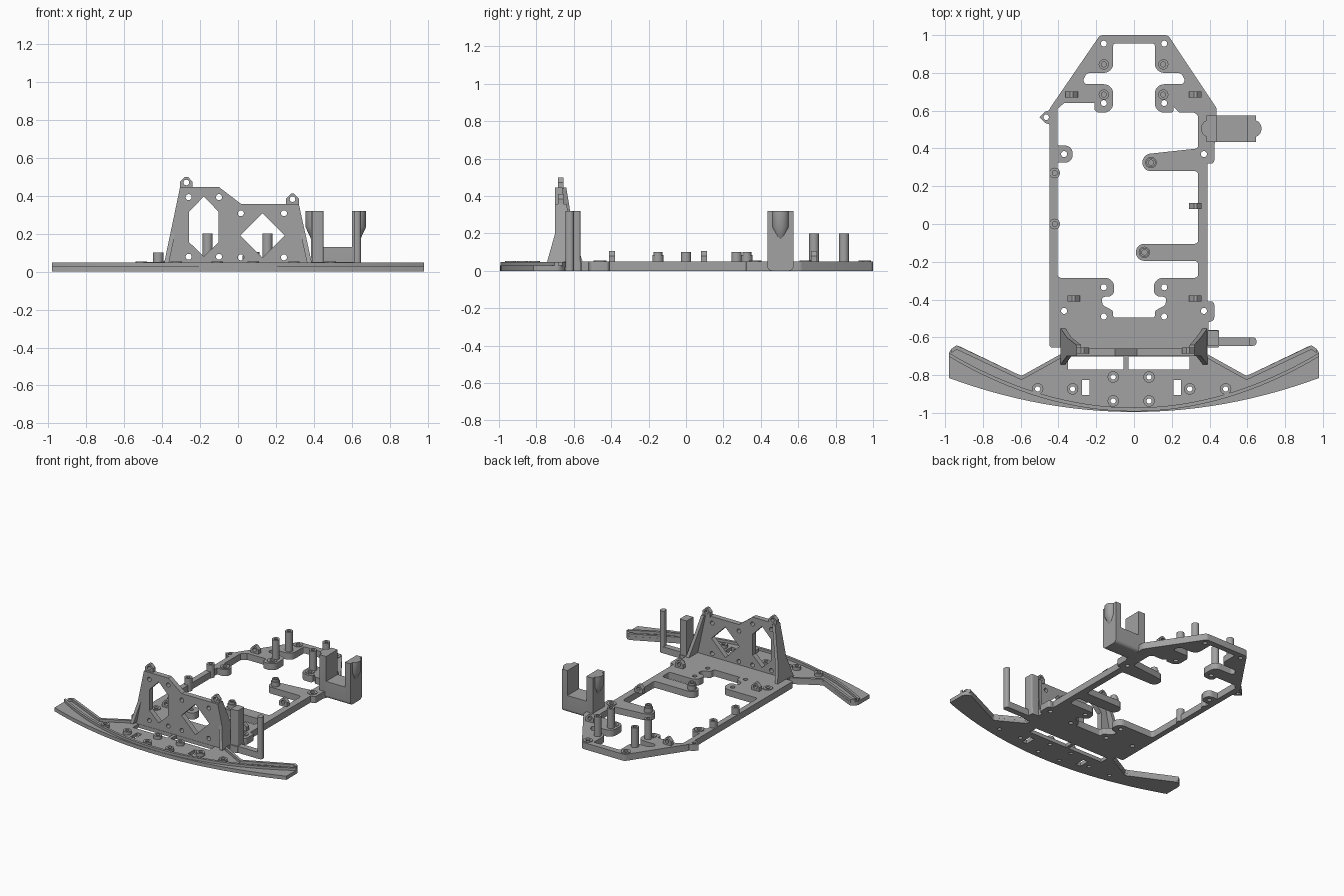
import bpy, bmesh, math
from mathutils import Vector

if "Cube" in bpy.data.objects:
    bpy.data.objects.remove(bpy.data.objects["Cube"])

GREY = bpy.data.materials.new("plain_grey")
GREY.diffuse_color = (0.36, 0.36, 0.36, 1)
GREY.use_nodes = True
GREY.node_tree.nodes["Principled BSDF"].inputs["Base Color"].default_value = GREY.diffuse_color


def finish(ob):
    bm = bmesh.new()
    bm.from_mesh(ob.data)
    bmesh.ops.remove_doubles(bm, verts=bm.verts, dist=0.0002)
    bmesh.ops.recalc_face_normals(bm, faces=bm.faces)
    bm.to_mesh(ob.data)
    bm.free()
    ob.data.materials.clear()
    ob.data.materials.append(GREY)
    bpy.ops.object.select_all(action='DESELECT')
    ob.select_set(True)
    bpy.context.view_layer.objects.active = ob
    bpy.ops.object.shade_smooth_by_angle(angle=math.radians(30))
    return ob


def rounded(pts, n=6):
    """Polygon of (x, y, radius) corners turned into arcs."""
    out = []
    for i, p in enumerate(pts):
        c = Vector(p[:2])
        r = p[2] if len(p) > 2 else 0
        a, b = Vector(pts[i - 1][:2]) - c, Vector(pts[(i + 1) % len(pts)][:2]) - c
        half = a.angle(b) / 2
        if r == 0 or half > 1.55:
            out.append(c)
            continue
        t = min(r / math.tan(half), a.length * 0.49, b.length * 0.49)
        a, b = a.normalized(), b.normalized()
        r = t * math.tan(half)
        o = c + (a + b).normalized() * (r / math.sin(half))
        u, v = c + a * t - o, c + b * t - o
        w = u.angle(v)
        for k in range(n + 1):
            f = k / n
            out.append(o + (u * math.sin((1 - f) * w) + v * math.sin(f * w)) / math.sin(w))
    return out


def circle(x, y, r, n=20):
    return [(x + r * math.cos(2 * math.pi * k / n), y + r * math.sin(2 * math.pi * k / n)) for k in range(n)]


def rect(x0, x1, y0, y1):
    return [(x0, y0), (x1, y0), (x1, y1), (x0, y1)]


def plate(name, loops, lo, hi, axis='Z'):
    """Extruded outline with holes, between lo and hi along the axis."""
    cu = bpy.data.curves.new(name, 'CURVE')
    cu.dimensions, cu.fill_mode, cu.extrude = '2D', 'BOTH', (hi - lo) / 2
    for loop in loops:
        s = cu.splines.new('POLY')
        s.points.add(len(loop) - 1)
        for q, p in zip(s.points, loop):
            q.co = (p[0], p[1], 0, 1)
        s.use_cyclic_u = True
    ob = bpy.data.objects.new(name, cu)
    bpy.context.collection.objects.link(ob)
    m = (lo + hi) / 2
    h = math.pi / 2
    ob.location = {'Z': (0, 0, m), 'Y': (0, m, 0), 'X': (m, 0, 0)}[axis]
    ob.rotation_euler = {'Z': (0, 0, 0), 'Y': (h, 0, 0), 'X': (h, 0, h)}[axis]
    bpy.ops.object.select_all(action='DESELECT')
    ob.select_set(True)
    bpy.context.view_layer.objects.active = ob
    bpy.ops.object.convert(target='MESH')
    return finish(bpy.context.view_layer.objects.active)


def tube(name, x, y, r, hole, lo, hi):
    return plate(name, [circle(x, y, r), circle(x, y, hole)], lo, hi)


def solid(name, verts, faces):
    me = bpy.data.meshes.new(name)
    me.from_pydata(verts, [], faces)
    ob = bpy.data.objects.new(name, me)
    bpy.context.collection.objects.link(ob)
    return finish(ob)


def tie_loop(name, x, z, y0, y1):
    shape = [(x - .033, z - .005), (x + .033, z - .005), (x + .033, z + .03),
             (x + .008, z + .056), (x - .008, z + .056), (x - .033, z + .03)]
    plate(name, [shape, circle(x, z + .026, .015, 12)], y0, y1, 'Y')


# main chassis plate with its open middle, arms and screw lobes
outer = [(-.18, 1, .03), (.18, 1, .03), (.437, .614, .03), (.437, .45), (.425, .42, .03),
         (.425, .32, .045), (.39, .32), (.39, -.41), (.425, -.41, .045), (.425, -.51, .045), (.395, -.52),
         (.395, -.56), (.45, -.56, .01), (.45, -.655, .01), (.39, -.655), (.39, -.70),
         (-.39, -.70), (-.39, -.655), (-.447, -.655, .015), (-.447, .61, .02)]
nose = [(.11, .955, .01), (.11, .80, .05), (.25, .80, .03), (.28, .74, .025), (.11, .74, .05),
        (.11, .59, .05), (.21, .59, .05)]
bay = [(.105, -.285, .05), (.105, -.385, .045), (.175, -.385, .02), (.165, -.43, .02),
       (.11, -.46, .02), (.11, -.495, .01)]


def flip(pts):
    return [(-p[0],) + p[1:] for p in reversed(pts)]


right_side = [(.21, .62), (.24, .59), (.34, .59, .03), (.34, .40, .02), (.045, .368, .045),
              (.045, .28, .045), (.34, .28, .02), (.34, -.105, .02), (.01, -.105, .045),
              (.01, -.195, .045), (.34, -.195, .02), (.34, -.285, .02)]
left_side = [(-.405, -.285, .02), (-.405, .325), (-.325, .325, .045), (-.325, .415, .045),
             (-.405, .415), (-.405, .61), (-.37, .64), (-.21, .64)]
inner = nose + right_side + bay + flip(bay) + left_side + flip(nose)
screws = [(s * x, y) for s in (-1, 1) for x, y in
          ((.16, .955), (.16, .64), (.37, .37), (.37, -.46), (.16, -.335), (.16, -.49))]
plate("chassis_plate", [rounded(outer), rounded(inner)] + [circle(x, y, .016) for x, y in screws], 0, .05)
for x, y in screws:
    if y not in (-.335, -.49):
        tube("screw_ring", x, y, .034, .016, .049, .055)

# standing posts
for x in (-.16, .155):
    for y in (.845, .685):
        tube("tall_post", x, y, .027, .013, .045, .2)
for x, y in ((.09, .325), (.055, -.15)):
    tube("arm_post", x, y, .03, .014, .045, .085)
    tube("arm_post_tip", x, y, .024, .014, .08, .102)
for y in (.27, 0):
    tube("rail_post", -.42, y, .028, .013, 0, .1)

# cable loops on the plate and a side tab
for x, y in ((-.33, .685), (.325, .685), (.325, .095), (-.32, -.395), (.325, -.395)):
    tie_loop("cable_loop", x, .05, y - .016, y + .016)
plate("side_tab", [[(-.44, .605), (-.47, .595), (-.50, .565), (-.47, .535), (-.44, .525)],
                   circle(-.465, .565, .015, 12)], 0, .05)

# front bumper: thin floor, ribs and screw bosses
N = 32
xs = [-.98 + 1.96 * k / N for k in range(N + 1)]
front = [(x, -.995 + .18 * (x / .98) ** 2) for x in xs]
wing = [(.98, -.675, .04), (.94, -.64, .03), (.595, -.805, .03), (.39, -.69)]
bosses = [(-.51, -.873), (-.325, -.873), (-.11, -.81), (-.11, -.937),
          (.08, -.81), (.08, -.937), (.295, -.873), (.485, -.873)]
windows = [rect(-.35, -.055, -.77, -.702), rect(-.03, .295, -.77, -.702),
           rect(-.275, -.235, -.905, -.825), rect(.21, .25, -.905, -.825)]
plate("bumper_floor", [rounded(front + wing + flip(wing))] + windows
      + [circle(x, y, .014) for x, y in bosses], 0, .028)
for x, y in bosses:
    tube("bumper_boss", x, y, .03, .014, .02, .053)
rib = [(x, -.992 + .29 * (x / .98) ** 2) for x in xs]
plate("bumper_front_rib", [rib + [(x, y + .02) for x, y in reversed(rib)]], .02, .047)
for s in (-1, 1):
    edge = [(s * .965, -.66), (s * .94, -.642), (s * .62, -.793), (s * .595, -.803),
            (s * .57, -.79), (s * .39, -.69)]
    plate("bumper_back_rib", [edge + [(x, y - .022) for x, y in reversed(edge)]], .02, .047)

# upright tower with cut windows
tower = [(-.387, .03), (-.305, .445), (-.10, .445), (.015, .357), (.32, .357), (.39, .03)]
hexagon = [(-.18, .395), (-.102, .315), (-.102, .155), (-.18, .08), (-.258, .155), (-.258, .315)]
diamond = [(.13, .307), (.247, .19), (.13, .073), (.013, .19)]
holes = [circle(x, z, .016, 14) for x in (-.26, -.10) for z in (.392, .078)]
holes += [circle(x, z, .016, 14) for x in (.015, .242) for z in (.307, .075)]
plate("tower", [tower, hexagon, diamond] + holes, -.70, -.66, 'Y')
tie_loop("tower_loop", -.272, .443, -.685, -.655)
tie_loop("tower_loop", .287, .355, -.685, -.655)

# leaning gussets at both ends of the tower
for s, x0, x1, zt in ((-1, .39, .305, .445), (1, .39, .32, .357)):
    prof = [(-.745, .04), (-.55, .04), (-.60, .2), (-.64, zt), (-.70, zt), (-.70, .2)]
    verts = [(s * (x0 + (x1 - x0) * (z - .04) / (zt - .04) - d), y, z) for d in (0, .025) for y, z in prof]
    n = len(prof)
    solid("tower_gusset", verts, [tuple(range(n)), tuple(range(n, 2 * n))]
          + [(i, (i + 1) % n, n + (i + 1) % n, n + i) for i in range(n)])

# rear servo cradle: two walls, floor and tapered ears
def cradle_side(top):
    return rounded([(.435, 0, .025), (.575, 0, .025), (.575, top), (.435, top)])


plate("cradle_wall", [cradle_side(.32)], .385, .44, 'X')
plate("cradle_wall", [cradle_side(.32)], .60, .645, 'X')
plate("cradle_floor", [cradle_side(.13)], .43, .61, 'X')
for s, x in ((-1, .395), (1, .635)):
    k = 14
    ang = [math.pi * i / (k - 1) - math.pi / 2 for i in range(k)]
    verts = [(x + s * .04 * math.cos(a), .505 + .045 * math.sin(a), z) for z in (.32, .235) for a in ang]
    verts.append((x, .505, .15))
    faces = [tuple(range(k)), (0, k - 1, 2 * k - 1, k), (k, 2 * k - 1, 2 * k)]
    faces += [(i, i + 1, k + i + 1, k + i) for i in range(k - 1)]
    faces += [(k + i, k + i + 1, 2 * k) for i in range(k - 1)]
    solid("cradle_ear", verts, faces)

# front servo cradle: thick block, thin post and low bar
plate("front_cradle_block", [rounded([(.39, -.645), (.45, -.645, .01), (.45, -.565, .01), (.39, -.565)])], 0, .32)
plate("front_cradle_post", [rounded([(.61, -.645, .01), (.648, -.645, .018), (.648, -.60, .018), (.61, -.60, .01)])],
      0, .32)
plate("front_cradle_bar", [rect(.44, .62, -.645, -.60)], 0, .05)
